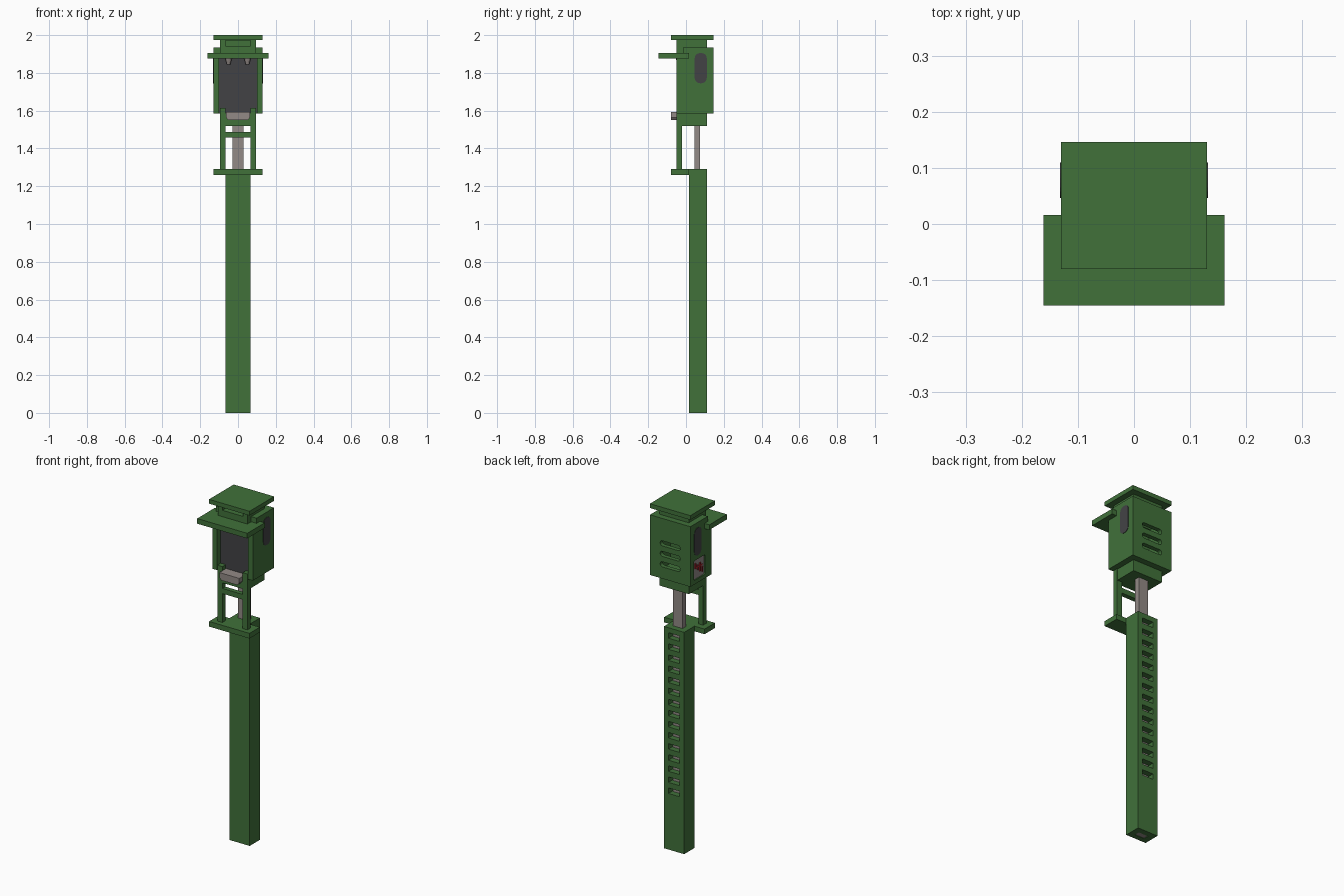
import bpy, bmesh, math
from mathutils import Matrix

cube = bpy.data.objects.get("Cube")
if cube:
    bpy.data.objects.remove(cube, do_unlink=True)


def material(name, rgb):
    m = bpy.data.materials.new(name)
    m.use_nodes = True
    m.diffuse_color = (*rgb, 1)
    m.node_tree.nodes["Principled BSDF"].inputs["Base Color"].default_value = (*rgb, 1)
    return m


GREEN = material("painted green", (0.052, 0.165, 0.042))
GREY = material("warm grey metal", (0.29, 0.255, 0.24))
DARK = material("dark glass", (0.055, 0.055, 0.060))
RED = material("red wire", (0.50, 0.02, 0.03))


def add_box(bm, x0, x1, y0, y1, z0, z1):
    mid = ((x0 + x1) / 2, (y0 + y1) / 2, (z0 + z1) / 2)
    mat = Matrix.Translation(mid) @ Matrix.Diagonal((x1 - x0, y1 - y0, z1 - z0, 1))
    bmesh.ops.create_cube(bm, size=1, matrix=mat)


def add_prism(bm, points, place, depth):
    """Extrude a 2D outline; place(u, v, d) maps it into space."""
    face = bm.faces.new([bm.verts.new(place(u, v, 0)) for u, v in points])
    ext = bmesh.ops.extrude_face_region(bm, geom=[face])["geom"]
    shift = [b - a for a, b in zip(place(0, 0, 0), place(0, 0, depth))]
    bmesh.ops.translate(bm, vec=shift, verts=[g for g in ext if isinstance(g, bmesh.types.BMVert)])
    bmesh.ops.recalc_face_normals(bm, faces=bm.faces)


def rounded(u0, u1, v0, v1, r, steps=5):
    """Outline of a rounded rectangle."""
    pts = []
    corners = ((u1 - r, v1 - r), (u0 + r, v1 - r), (u0 + r, v0 + r), (u1 - r, v0 + r))
    for k, (cu, cv) in enumerate(corners):
        for i in range(steps + 1):
            a = math.pi / 2 * (k + i / steps)
            pts.append((cu + r * math.cos(a), cv + r * math.sin(a)))
    return pts


def finish(name, bm, mat=None):
    me = bpy.data.meshes.new(name)
    bm.to_mesh(me)
    bm.free()
    ob = bpy.data.objects.new(name, me)
    bpy.context.collection.objects.link(ob)
    if mat:
        me.materials.append(mat)
    return ob


def box(name, mat, *dims):
    bm = bmesh.new()
    add_box(bm, *dims)
    return finish(name, bm, mat)


def cut(ob, bm):
    """Subtract the cutter mesh and drop it afterwards."""
    cutter = finish("cutter", bm)
    cutter.hide_render = True
    mod = ob.modifiers.new("cut", "BOOLEAN")
    mod.operation, mod.solver, mod.object = "DIFFERENCE", "EXACT", cutter
    bpy.context.view_layer.objects.active = ob
    bpy.ops.object.modifier_apply(modifier=mod.name)
    bpy.data.objects.remove(cutter, do_unlink=True)


# Post with a channel for the column and a ladder of slots in the back
post = box("post", GREEN, -0.065, 0.065, 0.015, 0.11, 0, 1.29)
bm = bmesh.new()
add_box(bm, -0.031, 0.031, 0.044, 0.076, -0.1, 1.4)
cut(post, bm)
bm = bmesh.new()
for i in range(15):
    z = 1.245 - 0.0645 * i
    add_box(bm, -0.036, 0.036, 0.07, 0.15, z - 0.016, z + 0.016)
cut(post, bm)
box("sliding_column", GREY, -0.03, 0.03, 0.045, 0.075, 0.002, 1.54)

# Shelf, front legs and cross bar
box("shelf", GREEN, -0.13, 0.13, -0.08, 0.015, 1.26, 1.29)
for side, s in (("left", 1), ("right", -1)):
    xs = sorted((s * 0.065, s * 0.096))
    box(side + "_front_leg", GREEN, *xs, -0.051, -0.02, 1.28, 1.615)
box("cross_bar", GREEN, -0.07, 0.07, -0.049, -0.022, 1.457, 1.487)

# Lower collar and feed tray
box("lower_collar", GREEN, -0.095, 0.095, -0.05, 0.11, 1.52, 1.587)
bm = bmesh.new()
add_prism(bm, [(-0.064, 1.592), (-0.064, 1.565), (-0.052, 1.55), (0.052, 1.55),
               (0.064, 1.565), (0.064, 1.592)], lambda u, v, d: (u, -0.08 + d, v), 0.065)
finish("front_tray", bm, GREY)

# Hollow housing: front recess, notch above the canopy, inner cavity
housing = box("housing", GREEN, -0.13, 0.13, -0.05, 0.145, 1.585, 1.935)
bm = bmesh.new()
add_box(bm, -0.1, 0.1, -0.1, -0.015, 1.5, 1.885)
add_box(bm, -0.2, 0.2, -0.1, -0.015, 1.905, 2.0)
add_box(bm, -0.1, 0.1, 0.0, 0.12, 1.605, 1.915)
cut(housing, bm)
# Back vents and the side opening
bm = bmesh.new()
for i in range(3):
    top = 1.805 - 0.061 * i
    add_prism(bm, rounded(-0.065, 0.065, top - 0.03, top, 0.0145),
              lambda u, v, d: (u, 0.10 + d, v), 0.1)
add_prism(bm, rounded(0.01, 0.112, 1.608, 1.722, 0.01),
          lambda u, v, d: (-0.2 + d, u, v), 0.09)
cut(housing, bm)

# Dark front panel and side windows
box("front_panel", DARK, -0.1, 0.1, -0.019, -0.012, 1.587, 1.88)
for side, x in (("left", 0.127), ("right", -0.132)):
    bm = bmesh.new()
    add_prism(bm, rounded(0.046, 0.11, 1.745, 1.905, 0.028),
              lambda u, v, d: (x + d, u, v), 0.005)
    finish(side + "_window", bm, DARK)

# Control plate in the side opening, with wires
box("control_plate", GREY, -0.123, -0.118, 0.005, 0.117, 1.603, 1.727)
bm = bmesh.new()
for y, z0, z1 in ((0.092, 1.67, 1.70), (0.072, 1.655, 1.685), (0.05, 1.64, 1.69), (0.03, 1.63, 1.66)):
    add_box(bm, -0.128, -0.122, y - 0.004, y + 0.004, z0, z1)
add_box(bm, -0.127, -0.1225, 0.03, 0.092, 1.668, 1.675)
finish("control_wires", bm, RED)
bm = bmesh.new()
for x0, x1, z in ((0.0, 0.055, 1.785), (-0.03, 0.035, 1.725), (0.03, 0.06, 1.66)):
    add_box(bm, x0, x1, 0.085, 0.095, z, z + 0.01)
finish("inner_wires", bm, RED)

# Canopy, small lamps under it, upper collar and cap
box("canopy", GREEN, -0.161, 0.161, -0.145, 0.016, 1.875, 1.905)
for side, x in (("left", 0.05), ("right", -0.05)):
    bm = bmesh.new()
    bmesh.ops.create_cone(bm, cap_ends=True, segments=12, radius1=0.009, radius2=0.018,
                          depth=0.032, matrix=Matrix.Translation((x, -0.036, 1.861)))
    lamp = finish(side + "_lamp", bm, GREY)
    lamp.data.materials.append(DARK)
    for f in lamp.data.polygons:
        f.material_index = 1 if f.normal.z < -0.9 else 0

collar = box("upper_collar", GREEN, -0.095, 0.095, -0.05, 0.11, 1.9, 1.98)
bm = bmesh.new()
add_box(bm, -0.066, 0.066, -0.1, 0.07, 1.942, 1.972)
cut(collar, bm)
box("cap", GREEN, -0.13, 0.13, -0.08, 0.146, 1.975, 2.0)
